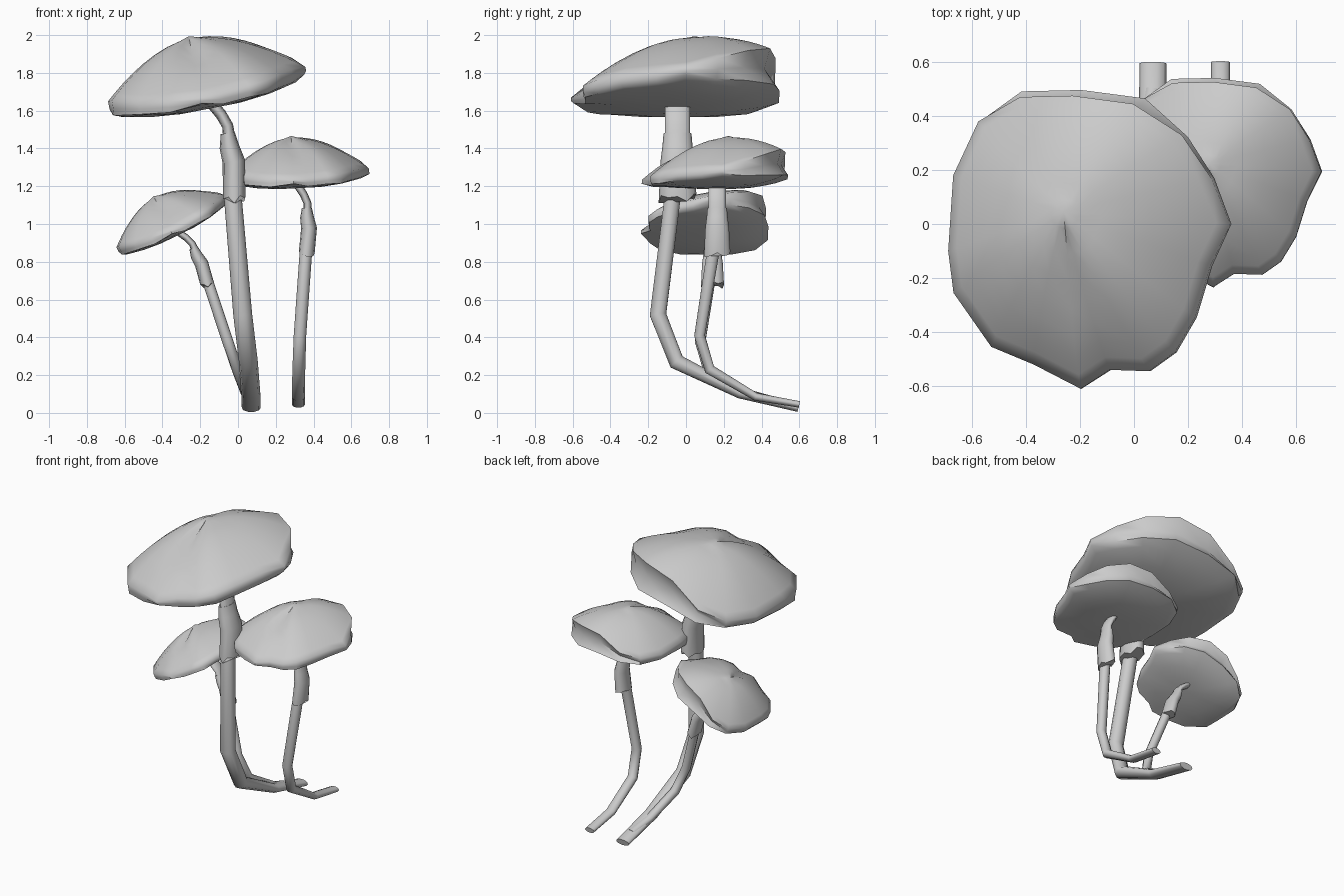
import bpy, bmesh, math, random
from mathutils import Vector, Matrix

if "Cube" in bpy.data.objects:
    bpy.data.objects.remove(bpy.data.objects["Cube"])

random.seed(4)

# Cap rim outline (x, y, upper edge height, lower lip height) about the rim centre
RIM = [(.535, .055, .02, -.02), (.475, .225, .08, -.03), (.375, .385, .14, -.02),
       (.2, .5, .185, -.01), (-.03, .53, .175, 0), (-.25, .525, .06, -.02),
       (-.415, .435, .02, -.04), (-.51, .235, .02, -.04), (-.525, -.045, .04, -.035),
       (-.505, -.2, .04, -.04), (-.37, -.40, .0, -.06), (-.215, -.465, -.02, -.08),
       (-.04, -.555, -.035, -.065), (.07, -.485, -.03, -.09), (.22, -.49, -.02, -.08),
       (.32, -.42, -.01, -.08), (.4, -.29, .01, -.06), (.46, -.1, .02, -.05)]
APEX = Vector((-.04, .1, .285))


def build(name, rings, start=None, end=None, angle=40):
    """Skin a list of equal rings, closing with a point or an n-gon."""
    bm = bmesh.new()
    vr = [[bm.verts.new(p) for p in r] for r in rings]
    n = len(vr[0])
    for a, b in zip(vr, vr[1:]):
        for i in range(n):
            bm.faces.new((a[i], a[(i + 1) % n], b[(i + 1) % n], b[i]))
    for ring, tip in ((vr[0], start), (vr[-1], end)):
        if tip is None:
            bm.faces.new(ring)
        else:
            v = bm.verts.new(tip)
            for i in range(n):
                bm.faces.new((ring[i], ring[(i + 1) % n], v))
    bmesh.ops.recalc_face_normals(bm, faces=bm.faces)
    me = bpy.data.meshes.new(name)
    bm.to_mesh(me)
    bm.free()
    ob = bpy.data.objects.new(name, me)
    bpy.context.collection.objects.link(ob)
    bpy.ops.object.select_all(action='DESELECT')
    ob.select_set(True)
    bpy.context.view_layer.objects.active = ob
    bpy.ops.object.shade_smooth_by_angle(angle=math.radians(angle))
    return ob


def tube(name, pts, sides=10, ragged=0.0):
    """Loft ellipses along points (x, y, z, radius across, radius deep)."""
    P = [Vector(p[:3]) for p in pts]
    rings = []
    for i, p in enumerate(P):
        t = Vector()
        if i > 0:
            t += (p - P[i - 1]).normalized()
        if i < len(P) - 1:
            t += (P[i + 1] - p).normalized()
        t.normalize()
        u = Vector((1, 0, 0))
        u = (u - t * u.dot(t)).normalized()
        v = t.cross(u)
        ring = []
        for k in range(sides):
            a = 2 * math.pi * k / sides
            q = p + u * math.cos(a) * pts[i][3] + v * math.sin(a) * pts[i][4]
            if i == 0:
                q -= t * random.uniform(0, ragged)
            ring.append(q)
        rings.append(ring)
    return build(name, rings, angle=75)


def cap(name, centre, scale, tilt):
    rings = []
    # domed top with a crease running from the apex to the front
    for t in (.1, .25, .4, .55, .7, .82, .92, 1):
        ring = []
        for x, y, z, low in RIM:
            q = APEX.lerp(Vector((x, y, z)), t)
            q.z = z + (APEX.z - z) * (1 - t ** (1.75 if z < .1 else 2.1))
            ang = math.atan2(y - APEX.y, x - APEX.x)
            crease = math.exp(-((ang + 1.6) / .14) ** 2)
            q.z -= .04 * crease * math.sin(math.pi * min(1, t / .75))
            ring.append(q)
        rings.append(ring)
    # edge tucked in under the raised back, then a ragged lower lip
    ring = []
    for x, y, z, low in RIM:
        k = .94 if y > .3 and x > -.3 else 1.0
        ring.append(Vector((x * k, y * k, low + (z - low) * .45)))
    rings.append(ring)
    ring = []
    for x, y, z, low in RIM:
        k = random.uniform(.96, 1.01) if y < .45 else 1.04
        ring.append(Vector((x * k, y * k, low)))
    rings.append(ring)
    # shallow convex gill side
    for t, h, f in ((.88, -.04, .5), (.6, -.08, .15), (.3, -.1, 0)):
        rings.append([Vector((x * t, y * t, h + low * f)) for x, y, z, low in RIM])
    ob = build(name, rings, APEX + Vector((0, 0, .012)), Vector((.02, 0, -.1)), 58)
    ob.matrix_world = (Matrix.Translation(centre) @ Matrix.Rotation(-math.radians(tilt), 4, 'Y')
                       @ Matrix.Scale(scale, 4))


def collar(name, base, scale, tilt):
    """Ragged sheath and bent flat neck at the top of a stem."""
    m = (Matrix.Translation(base) @ Matrix.Rotation(-math.radians(tilt), 4, 'Y')
         @ Matrix.Scale(scale, 4))
    s = tube(name + "_sheath", [(0, 0, 0, .06, .1), (-.002, 0, .17, .06, .09),
                                (-.026, 0, .25, .052, .08), (-.034, 0, .32, .038, .074)], 12, .05)
    n = tube(name + "_neck", [(-.02, 0, .25, .035, .072), (-.035, 0, .36, .03, .07),
                              (-.07, 0, .42, .03, .07), (-.12, 0, .48, .03, .07),
                              (-.15, 0, .53, .03, .07)])
    s.matrix_world = n.matrix_world = m


# Caps
cap("tall_cap", (-.165, -.055, 1.71), 1.0, 11)
cap("right_cap", (.32, .155, 1.26), .70, 3)
cap("left_cap", (-.345, .1, .995), .61, 26)

# Sheaths and necks
collar("tall", (-.02, -.045, 1.16), 1.0, 0)
collar("right", (.365, .165, .86), .70, -6)
collar("left", (-.165, .14, .69), .61, 15)

# Curved stems
tube("tall_stem", [(.07, .595, .026, .05, .022), (.068, .285, .105, .05, .03),
                   (.055, -.05, .27, .05, .045), (.025, -.148, .52, .05, .046),
                   (-.028, -.07, 1.15, .047, .045), (-.03, -.05, 1.4, .035, .045)])
tube("right_stem", [(.32, .6, .045, .035, .018), (.32, .37, .085, .035, .022),
                    (.322, .125, .23, .034, .03), (.328, .072, .41, .033, .03),
                    (.36, .145, .86, .033, .035), (.362, .16, 1.0, .025, .035)])
tube("left_stem", [(.07, .5, .06, .03, .018), (.045, .34, .1, .03, .022),
                   (.0, .12, .22, .03, .03), (-.055, .075, .38, .029, .03),
                   (-.158, .125, .69, .029, .03), (-.2, .14, .82, .022, .03)])
